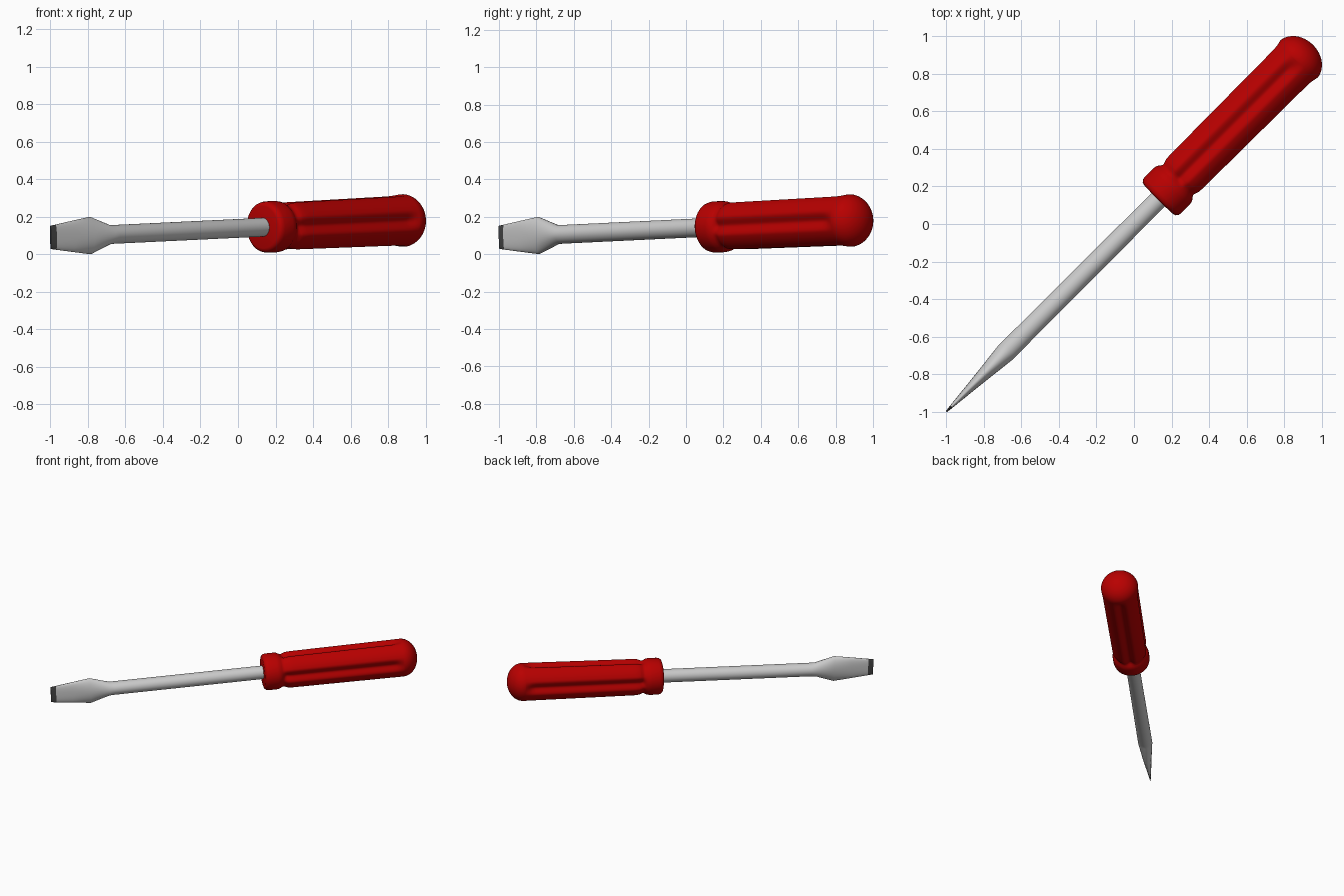
import bpy, bmesh
from math import sin, cos, pi, copysign
from mathutils import Matrix, Vector

if "Cube" in bpy.data.objects:
    bpy.data.objects.remove(bpy.data.objects["Cube"])

# Tool axis: runs diagonally over the ground and tilts up slightly to the handle
ax = Vector((1, 1, 0.048)).normalized()
side = Vector((-1, 1, 0)).normalized()
up = ax.cross(side)
FRAME = Matrix((ax, side, up)).transposed().to_4x4()
FRAME.translation = (0, 0, 0.138)


def material(name, rgb):
    m = bpy.data.materials.new(name)
    m.diffuse_color = (*rgb, 1)
    m.use_nodes = True
    m.node_tree.nodes["Principled BSDF"].inputs["Base Color"].default_value = m.diffuse_color
    return m


def loft(name, stations, section, n, mat=None, angle=35):
    """Skin rings along the tool axis; section(station, angle) gives (side, up)."""
    bm = bmesh.new()
    rings = []
    for st in stations:
        pts = [section(st, 2 * pi * i / n) for i in range(n)]
        rings.append([bm.verts.new((st[0], y, z)) for y, z in pts])
    for a, b in zip(rings, rings[1:]):
        for i in range(n):
            j = (i + 1) % n
            bm.faces.new((a[i], a[j], b[j], b[i]))
    bm.faces.new(rings[0])
    bm.faces.new(rings[-1])
    bmesh.ops.recalc_face_normals(bm, faces=bm.faces)
    me = bpy.data.meshes.new(name)
    bm.to_mesh(me)
    bm.free()
    ob = bpy.data.objects.new(name, me)
    bpy.context.collection.objects.link(ob)
    ob.matrix_world = FRAME
    if mat:
        me.materials.append(mat)
    bpy.ops.object.select_all(action='DESELECT')
    ob.select_set(True)
    bpy.context.view_layer.objects.active = ob
    bpy.ops.object.shade_smooth_by_angle(angle=angle * pi / 180)
    return ob


def superellipse(st, a):
    _, w, h, e = st
    f = lambda r, c: r * copysign(abs(c) ** (2 / e), c)
    return f(w, cos(a)), f(h, sin(a))


# Shaft and flattened blade: position, half thickness, half height, squareness
blade = [(-1.374, 0.009, 0.067, 2.6), (-1.25, 0.022, 0.083, 2.3),
         (-1.115, 0.037, 0.1, 2), (-0.975, 0.053, 0.052, 2),
         (-0.94, 0.053, 0.05, 2), (0.3, 0.05, 0.05, 2)]
loft("shaft", blade, superellipse, 48)

# Dark ground tip
loft("blade_tip", [(-1.413, 0.004, 0.062, 2.6), (-1.374, 0.009, 0.067, 2.6)],
     superellipse, 48, material("dark_steel", (0.06, 0.06, 0.06)))

# Handle: collar, neck, fluted grip and domed end: position, radius
profile = [(0.186, 0.112), (0.19, 0.124), (0.2, 0.133), (0.218, 0.137), (0.28, 0.137),
           (0.3, 0.134), (0.315, 0.126), (0.328, 0.121), (0.342, 0.123),
           (0.355, 0.129), (0.37, 0.133), (0.4, 0.135)]
profile += [(0.4 + 0.83 * i / 32, 0.135 + 0.006 * i / 32) for i in range(1, 33)]
profile += [(1.235 + 0.115 * sin(t), 0.141 * cos(t))
            for t in (pi / 2 * i / 12 for i in range(12))]
profile += [(1.35, 0.003)]

FLUTES, HALF_WIDTH = 4, 0.42


def fluted(st, a):
    s, r = st
    # Flute depth fades in at the neck and ends in a rounded stop before the dome
    t = max(0, min(1, (s - 0.315) / 0.04, (1.25 - s) / 0.09))
    fade = t * t * (3 - 2 * t)
    step = 2 * pi / FLUTES
    off = abs((a + step / 2) % step - step / 2)
    if off < HALF_WIDTH:
        r -= 0.026 * fade * (0.5 + 0.5 * cos(pi * off / HALF_WIDTH))
    return r * cos(a), r * sin(a)


loft("handle", profile, fluted, 120, material("red_plastic", (0.48, 0, 0)), 50)
